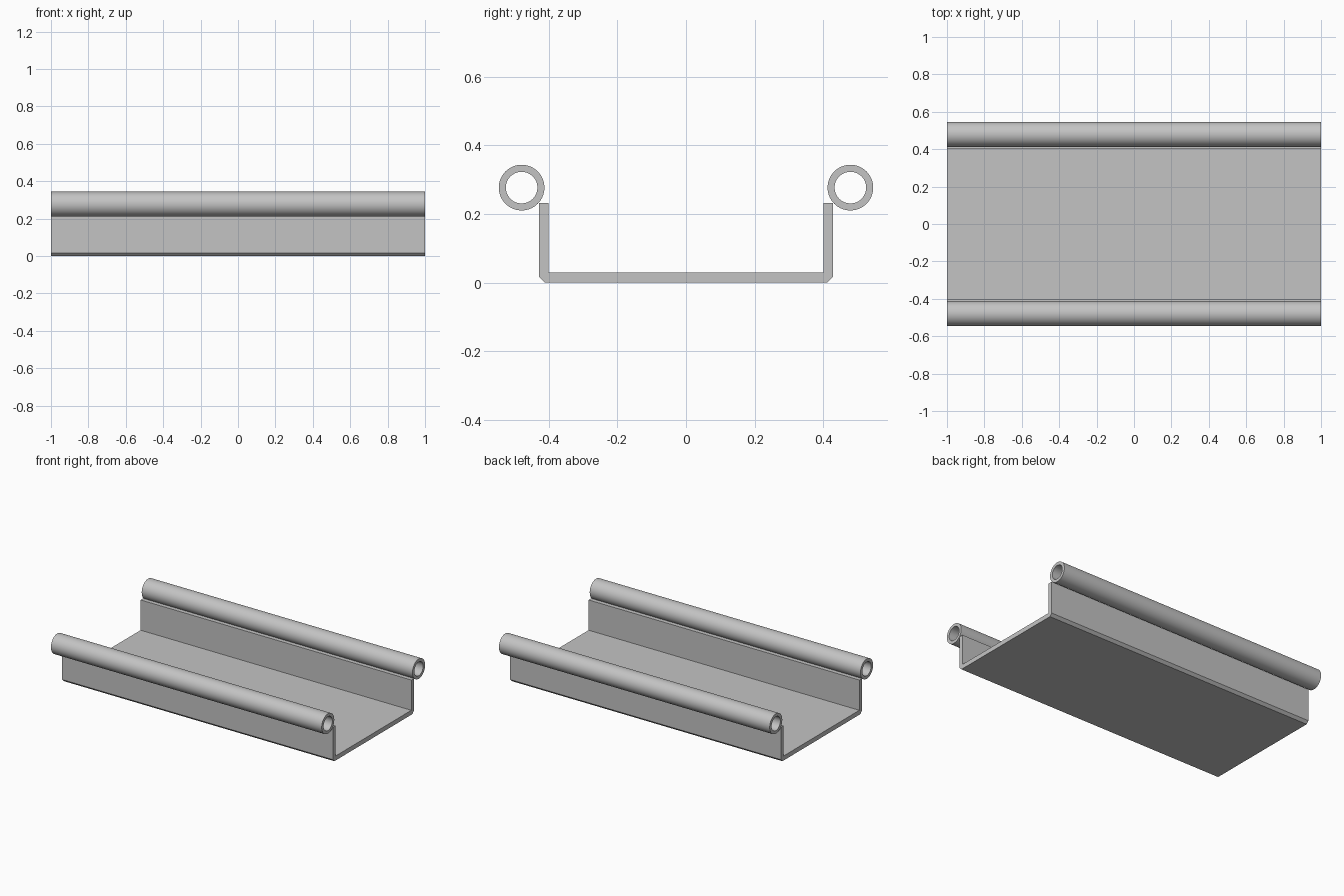
import bpy
import bmesh
from math import cos, sin, pi, radians

cube = bpy.data.objects.get("Cube")
if cube:
    bpy.data.objects.remove(cube, do_unlink=True)

HALF_LENGTH = 1.0
SEGMENTS = 64

grey = bpy.data.materials.new("plain grey")
grey.use_nodes = True
colour = (0.55, 0.55, 0.55, 1)
grey.diffuse_color = colour
grey.node_tree.nodes["Principled BSDF"].inputs["Base Color"].default_value = colour


def finish(name, bm):
    bmesh.ops.recalc_face_normals(bm, faces=bm.faces)
    mesh = bpy.data.meshes.new(name)
    bm.to_mesh(mesh)
    bm.free()
    mesh.materials.append(grey)
    obj = bpy.data.objects.new(name, mesh)
    bpy.context.collection.objects.link(obj)
    return obj


def ring(bm, x, y, z, radius):
    angles = [2 * pi * i / SEGMENTS for i in range(SEGMENTS)]
    return [bm.verts.new((x, y + radius * cos(a), z + radius * sin(a))) for a in angles]


# Channel: a U-shaped profile with chamfered lower corners, extruded lengthwise
def build_channel():
    half = [(0.411, 0), (0.428, 0.017), (0.428, 0.232), (0.4, 0.232), (0.4, 0.03)]
    profile = half + [(-y, z) for y, z in reversed(half)]
    bm = bmesh.new()
    face = bm.faces.new([bm.verts.new((-HALF_LENGTH, y, z)) for y, z in profile])
    result = bmesh.ops.extrude_face_region(bm, geom=[face], use_keep_orig=True)
    moved = [v for v in result["geom"] if isinstance(v, bmesh.types.BMVert)]
    bmesh.ops.translate(bm, verts=moved, vec=(2 * HALF_LENGTH, 0, 0))
    finish("channel_tray", bm)


# Rail: a hollow tube, open at both ends
def build_rail(name, y, z=0.277, outer=0.0665, inner=0.046):
    bm = bmesh.new()
    rings = [ring(bm, x, y, z, r) for x, r in (
        (-HALF_LENGTH, outer), (HALF_LENGTH, outer),
        (HALF_LENGTH, inner), (-HALF_LENGTH, inner))]
    for k, a in enumerate(rings):
        b = rings[(k + 1) % len(rings)]
        for i in range(SEGMENTS):
            j = (i + 1) % SEGMENTS
            bm.faces.new((a[i], a[j], b[j], b[i]))
    rail = finish(name, bm)
    bpy.ops.object.select_all(action="DESELECT")
    rail.select_set(True)
    bpy.context.view_layer.objects.active = rail
    bpy.ops.object.shade_smooth_by_angle(angle=radians(30))


build_channel()
build_rail("front_rail", -0.479)
build_rail("back_rail", 0.479)
